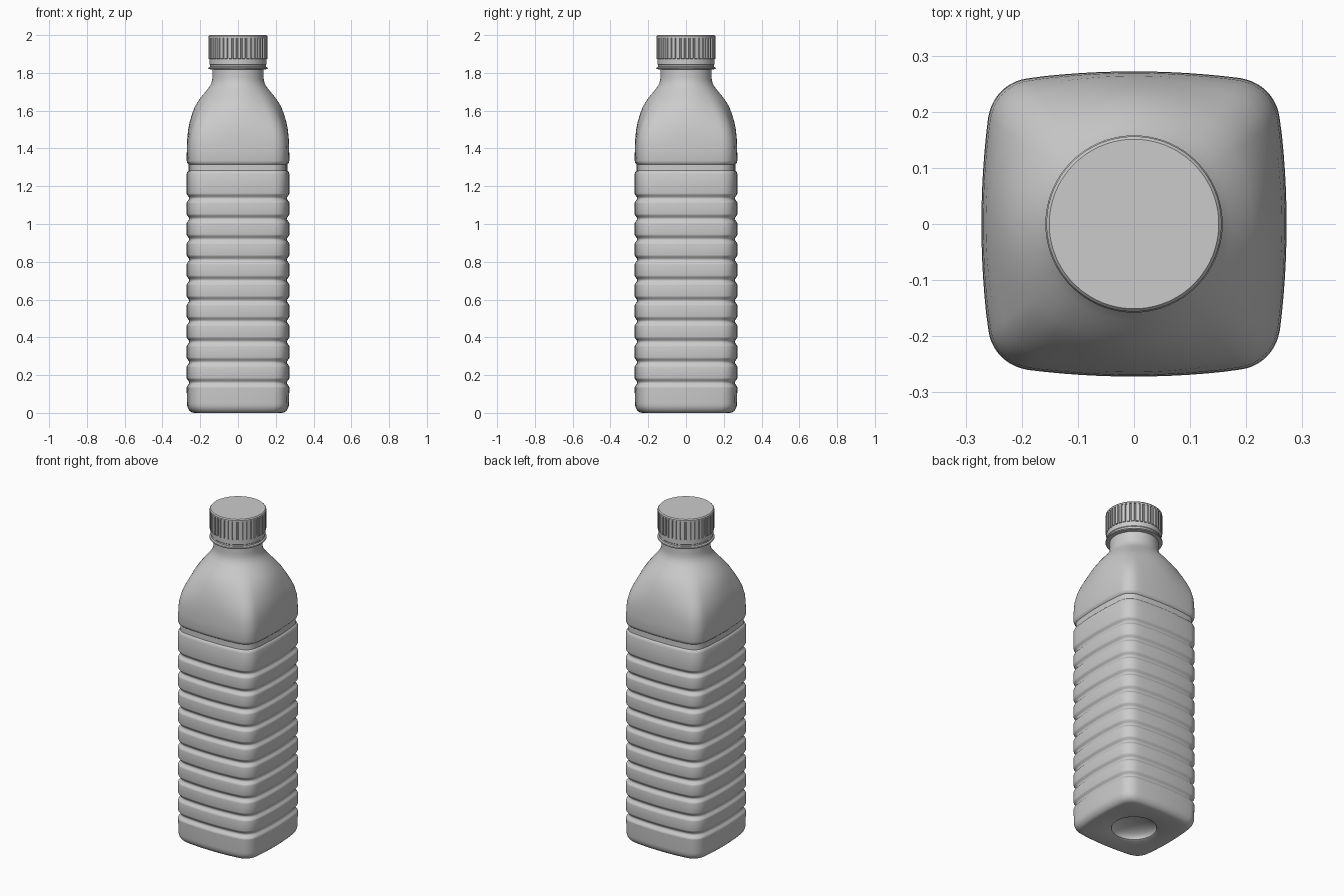
import bpy, bmesh, math
from mathutils import Vector

cube = bpy.data.objects.get("Cube")
if cube:
    bpy.data.objects.remove(cube, do_unlink=True)

grey = bpy.data.materials.new("plain grey")
grey.use_nodes = True
grey.diffuse_color = (0.6, 0.6, 0.6, 1)
grey.node_tree.nodes["Principled BSDF"].inputs["Base Color"].default_value = (0.6, 0.6, 0.6, 1)


def loft(name, rings, angle=35):
    """Skin a stack of equal-length rings, closing both ends."""
    bm = bmesh.new()
    loops = [[bm.verts.new(p) for p in ring] for ring in rings]
    n = len(loops[0])
    for low, high in zip(loops, loops[1:]):
        for i in range(n):
            j = (i + 1) % n
            bm.faces.new((low[i], low[j], high[j], high[i]))
    bm.faces.new(loops[0][::-1])
    bm.faces.new(loops[-1])
    bmesh.ops.recalc_face_normals(bm, faces=bm.faces)
    mesh = bpy.data.meshes.new(name)
    bm.to_mesh(mesh)
    bm.free()
    obj = bpy.data.objects.new(name, mesh)
    mesh.materials.append(grey)
    bpy.context.collection.objects.link(obj)
    bpy.ops.object.select_all(action="DESELECT")
    obj.select_set(True)
    bpy.context.view_layer.objects.active = obj
    bpy.ops.object.shade_smooth_by_angle(angle=math.radians(angle))
    return obj


def circle_ring(radius, z, n=72):
    return [(radius * math.cos(math.tau * i / n), radius * math.sin(math.tau * i / n), z)
            for i in range(n)]


# Square section with bowed sides and round corners, as a unit outline
HALF = 0.272
quarter = []
for i in range(12):
    y = -0.19 + 0.38 * i / 12
    quarter.append(Vector((HALF - 0.012 * (y / 0.19) ** 2, y)))
for i in range(10):
    a = math.radians(7 + 76 * i / 10)
    quarter.append(Vector((0.18 + 0.08 * math.cos(a), 0.18 + 0.08 * math.sin(a))))
outline = []
for turn in range(4):
    c, s = round(math.cos(turn * math.pi / 2)), round(math.sin(turn * math.pi / 2))
    outline += [Vector((c * p.x - s * p.y, s * p.x + c * p.y)) / HALF for p in quarter]


def body_ring(half, z, roundness):
    return [tuple(half * p.lerp(p.normalized(), roundness)) + (z,) for p in outline]


# Bottle: domed hollow underneath, then the rounded foot
rings = []
for i in range(9):
    a = math.pi / 2 * (0.04 + 0.96 * i / 8)
    rings.append(body_ring(0.125 * math.sin(a), 0.005 + 0.05 * math.cos(a), 1))
rings.append(body_ring(0.135, 0, 1))
for i in range(7):
    a = math.pi / 2 * i / 6
    rings.append(body_ring(0.232 + 0.038 * math.sin(a), 0.05 - 0.05 * math.cos(a), 0))
rings.append(body_ring(0.272, 0.134, 0))

# Ten soft grooves between the ribs
for k in range(10):
    centre = 0.16 + 0.1085 * k
    for i in range(-6, 7):
        t = i / 6
        depth = 0.0065 * (1 + math.cos(math.pi * t))
        rings.append(body_ring(HALF - depth, centre + 0.026 * t, 0))

# Crisp-edged band under the shoulder
for z, half in ((1.265, 0.272), (1.277, 0.268), (1.283, 0.262),
                (1.316, 0.262), (1.323, 0.269), (1.335, 0.272)):
    rings.append(body_ring(half, z, 0))

# Shoulder narrows and turns round as it meets the neck
shoulder = [(1.40, .271), (1.45, .269), (1.50, .264), (1.54, .256), (1.58, .244),
            (1.62, .229), (1.65, .211), (1.68, .189), (1.70, .172), (1.72, .156),
            (1.74, .143), (1.76, .137), (1.78, .135), (1.84, .135)]
for z, half in shoulder:
    t = min(1, max(0, (z - 1.42) / 0.32))
    rings.append(body_ring(half, z, t * t * (3 - 2 * t)))
loft("bottle_body", rings)

# Tamper ring with a thin lip
loft("tamper_ring", [circle_ring(r, z) for r, z in (
    (0.134, 1.818), (0.156, 1.820), (0.158, 1.824), (0.156, 1.829),
    (0.148, 1.833), (0.148, 1.842), (0.151, 1.845), (0.151, 1.88))])

# Screw cap with evenly spaced grip grooves
RIBS = 40


def grip_ring(radius, depth, z):
    pts = []
    for i in range(RIBS):
        for frac, cut in ((0, 0), (0.55, 0), (0.65, 1), (0.9, 1)):
            a = math.tau * (i + frac) / RIBS
            r = radius - depth * cut
            pts.append((r * math.cos(a), r * math.sin(a), z))
    return pts


loft("screw_cap", [grip_ring(r, d, z) for r, d, z in (
    (0.150, 0, 1.873), (0.156, 0.006, 1.875), (0.156, 0.006, 1.985),
    (0.156, 0, 1.986), (0.156, 0, 1.994), (0.151, 0, 2.0))], 30)
